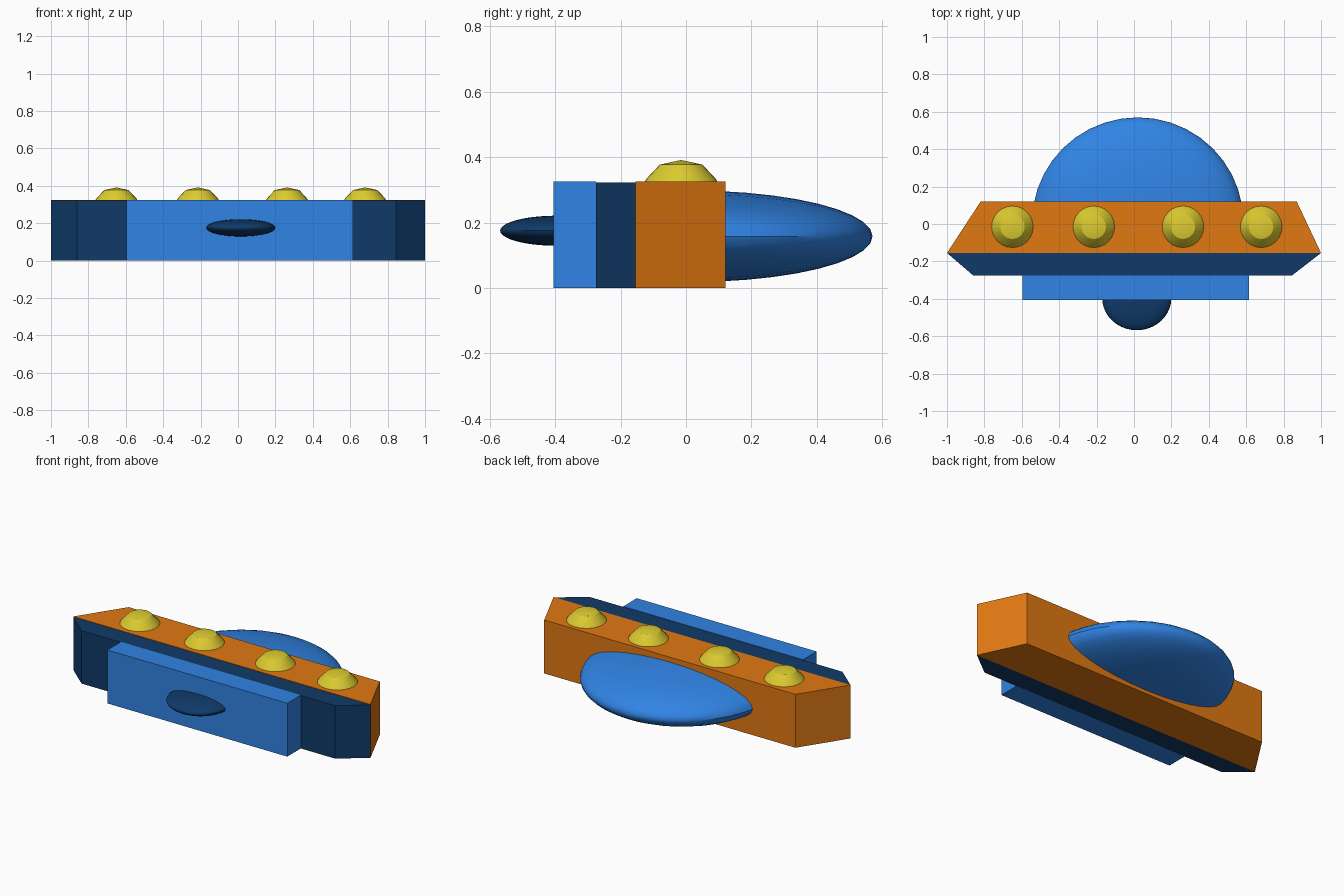
import bpy, bmesh, math
from mathutils import Matrix, Vector

if "Cube" in bpy.data.objects:
    bpy.data.objects.remove(bpy.data.objects["Cube"])


def material(name, rgb):
    m = bpy.data.materials.new(name)
    m.diffuse_color = (*rgb, 1)
    m.use_nodes = True
    m.node_tree.nodes["Principled BSDF"].inputs["Base Color"].default_value = m.diffuse_color
    return m


BLUE = material("bright_blue", (0.03, 0.23, 0.78))
NAVY = material("navy", (0.005, 0.042, 0.14))
ORANGE = material("orange", (0.75, 0.19, 0.006))
YELLOW = material("yellow", (0.72, 0.60, 0.03))


def finish(name, bm, mat, smooth=False):
    bmesh.ops.recalc_face_normals(bm, faces=bm.faces[:])
    me = bpy.data.meshes.new(name)
    bm.to_mesh(me)
    bm.free()
    me.materials.append(mat)
    ob = bpy.data.objects.new(name, me)
    bpy.context.collection.objects.link(ob)
    if smooth:
        bpy.ops.object.select_all(action='DESELECT')
        ob.select_set(True)
        bpy.context.view_layer.objects.active = ob
        bpy.ops.object.shade_smooth_by_angle(angle=math.radians(30))
    return ob


def prism(name, outline, height, mat):
    """Extrude a plan outline up from the ground."""
    bm = bmesh.new()
    face = bm.faces.new([bm.verts.new((x, y, 0)) for x, y in outline])
    ext = bmesh.ops.extrude_face_region(bm, geom=[face])
    top = [v for v in ext["geom"] if isinstance(v, bmesh.types.BMVert)]
    bmesh.ops.translate(bm, vec=(0, 0, height), verts=top)
    finish(name, bm, mat)


def half_ellipsoid(name, centre, radii, cut_y, direction, mat):
    """Flattened ellipsoid with poles along y, kept only beyond cut_y."""
    bm = bmesh.new()
    bmesh.ops.create_uvsphere(bm, u_segments=32, v_segments=20, radius=1)
    bm.transform(Matrix.Translation(centre) @ Matrix.Diagonal((*radii, 1))
                 @ Matrix.Rotation(math.pi / 2, 4, 'X'))
    cut = bmesh.ops.bisect_plane(bm, geom=bm.verts[:] + bm.edges[:] + bm.faces[:],
                                 plane_co=(0, cut_y, 0), plane_no=(0, direction, 0),
                                 clear_inner=True)
    rim = [e for e in cut["geom_cut"] if isinstance(e, bmesh.types.BMEdge)]
    bmesh.ops.holes_fill(bm, edges=rim)
    finish(name, bm, mat, True)


# Layered body, back to front
prism("main_body", [(-1, -0.155), (1, -0.155), (0.87, 0.12), (-0.82, 0.12)], 0.325, ORANGE)
prism("bevelled_band", [(-1, -0.155), (-0.86, -0.275), (0.845, -0.275), (1, -0.155)], 0.322, NAVY)
prism("front_block", [(-0.595, -0.405), (0.615, -0.405), (0.615, -0.275), (-0.595, -0.275)], 0.325, BLUE)

# Rear dome and front bulb
half_ellipsoid("rear_dome", (0.02, 0.01, 0.158), (0.565, 0.56, 0.14), 0.115, 1, BLUE)
half_ellipsoid("front_bulb", (0.015, -0.395, 0.175), (0.185, 0.173, 0.046), -0.4, -1, NAVY)

# Low-poly lamps along the top of the body
for i, x in enumerate((-0.65, -0.215, 0.262, 0.68)):
    bm = bmesh.new()
    profile = [(0.113, 0.322), (0.105, 0.335), (0.065, 0.377), (0, 0.391)]
    pts = [bm.verts.new((x + r, -0.015, z)) for r, z in profile]
    edges = [bm.edges.new(p) for p in zip(pts, pts[1:])]
    bmesh.ops.spin(bm, geom=pts + edges, cent=(x, -0.015, 0), axis=(0, 0, 1),
                   angle=2 * math.pi, steps=24, use_duplicate=False)
    bmesh.ops.remove_doubles(bm, verts=bm.verts[:], dist=0.0005)
    finish("lamp_%d" % (i + 1), bm, YELLOW, True)
